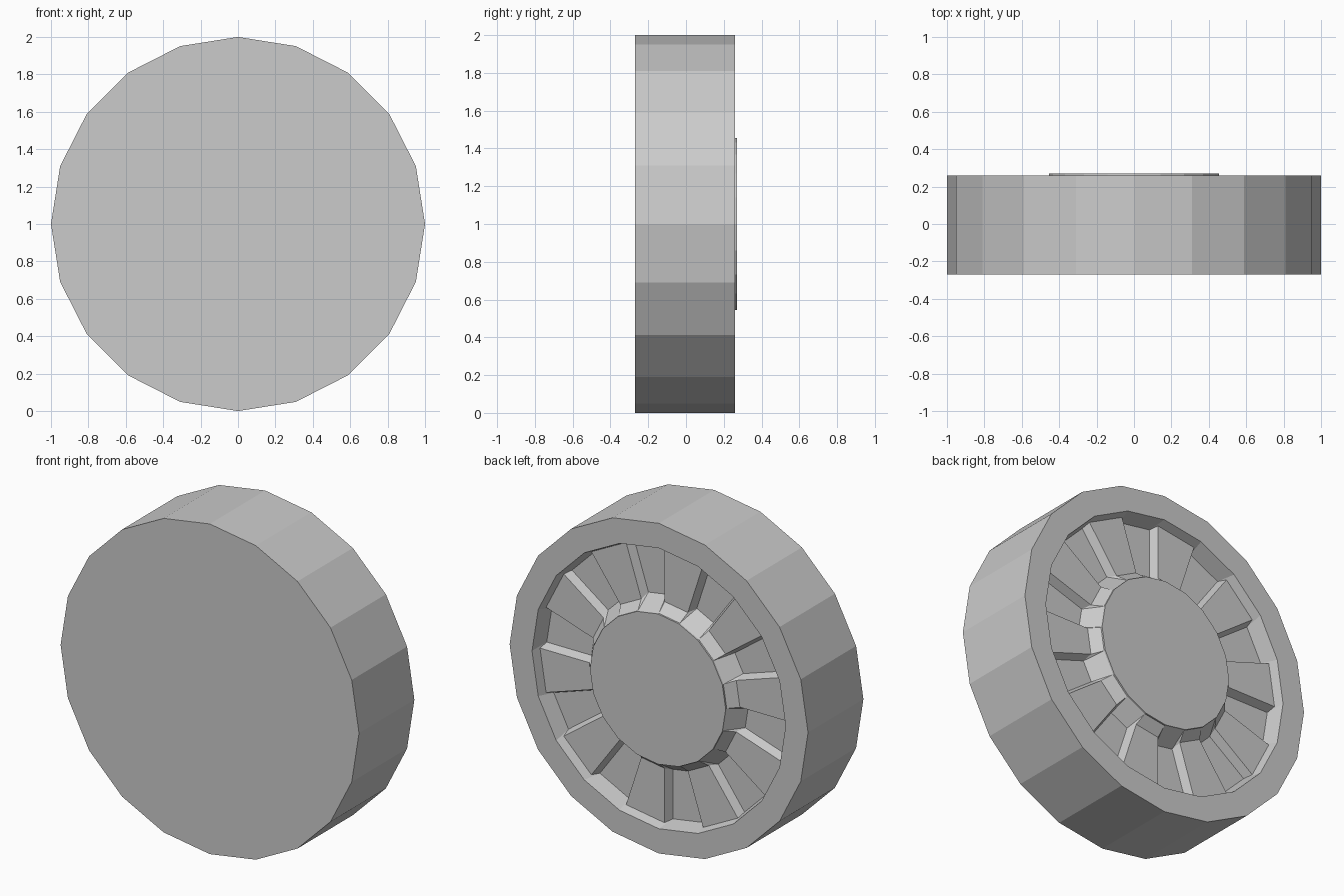
import bpy, bmesh, math

if "Cube" in bpy.data.objects:
    bpy.data.objects.remove(bpy.data.objects["Cube"])

SIDES = 20
STEP = 2 * math.pi / SIDES
FRONT, BACK, HUB_Y = -0.27, 0.26, 0.27
RIM_R, HUB_R = 0.85, 0.455
# (y, outer radius, inner radius, tangential inset) for raised and sunken panels
RAISED = (0.205, 0.835, 0.505, 0.0)
SUNKEN = (0.155, 0.825, 0.525, 0.02)

bm = bmesh.new()


def point(r, a, y, shift=0.0):
    a += shift / r
    return bm.verts.new((-r * math.cos(a), y, 1 + r * math.sin(a)))


def ring(r, y):
    return [point(r, i * STEP, y) for i in range(SIDES)]


def bridge(a, b):
    for i in range(SIDES):
        j = (i + 1) % SIDES
        bm.faces.new((a[i], a[j], b[j], b[i]))


# Tread, closed front face and flat back rim
front = ring(1, FRONT)
outer = ring(1, BACK)
lip = ring(RIM_R, BACK)
hub = ring(HUB_R, HUB_Y)
hub_foot = ring(HUB_R, BACK)
bm.faces.new(front)
bridge(front, outer)
bridge(outer, lip)

# Central hub cap
bm.faces.new(hub)
bridge(hub, hub_foot)

# Alternating raised and sunken panels between hub and rim
panels = []
for i in range(SIDES):
    y, ro, ri, inset = RAISED if i % 2 == 0 else SUNKEN
    a0, a1 = i * STEP, (i + 1) * STEP
    o0, o1 = point(ro, a0, y, inset), point(ro, a1, y, -inset)
    i0, i1 = point(ri, a0, y, inset), point(ri, a1, y, -inset)
    panels.append((o0, o1, i0, i1))
    j = (i + 1) % SIDES
    bm.faces.new((o0, o1, i1, i0))
    bm.faces.new((lip[i], lip[j], o1, o0))
    bm.faces.new((hub_foot[i], hub_foot[j], i1, i0))

# Sloped steps between neighbouring panels
for i in range(SIDES):
    j = (i + 1) % SIDES
    _, o1, _, i1 = panels[i]
    o0, _, i0, _ = panels[j]
    bm.faces.new((o1, o0, i0, i1))
    bm.faces.new((lip[j], o0, o1))
    bm.faces.new((hub_foot[j], i0, i1))

bmesh.ops.recalc_face_normals(bm, faces=bm.faces)
mesh = bpy.data.meshes.new("wheel")
bm.to_mesh(mesh)
bm.free()
bpy.context.collection.objects.link(bpy.data.objects.new("wheel", mesh))
